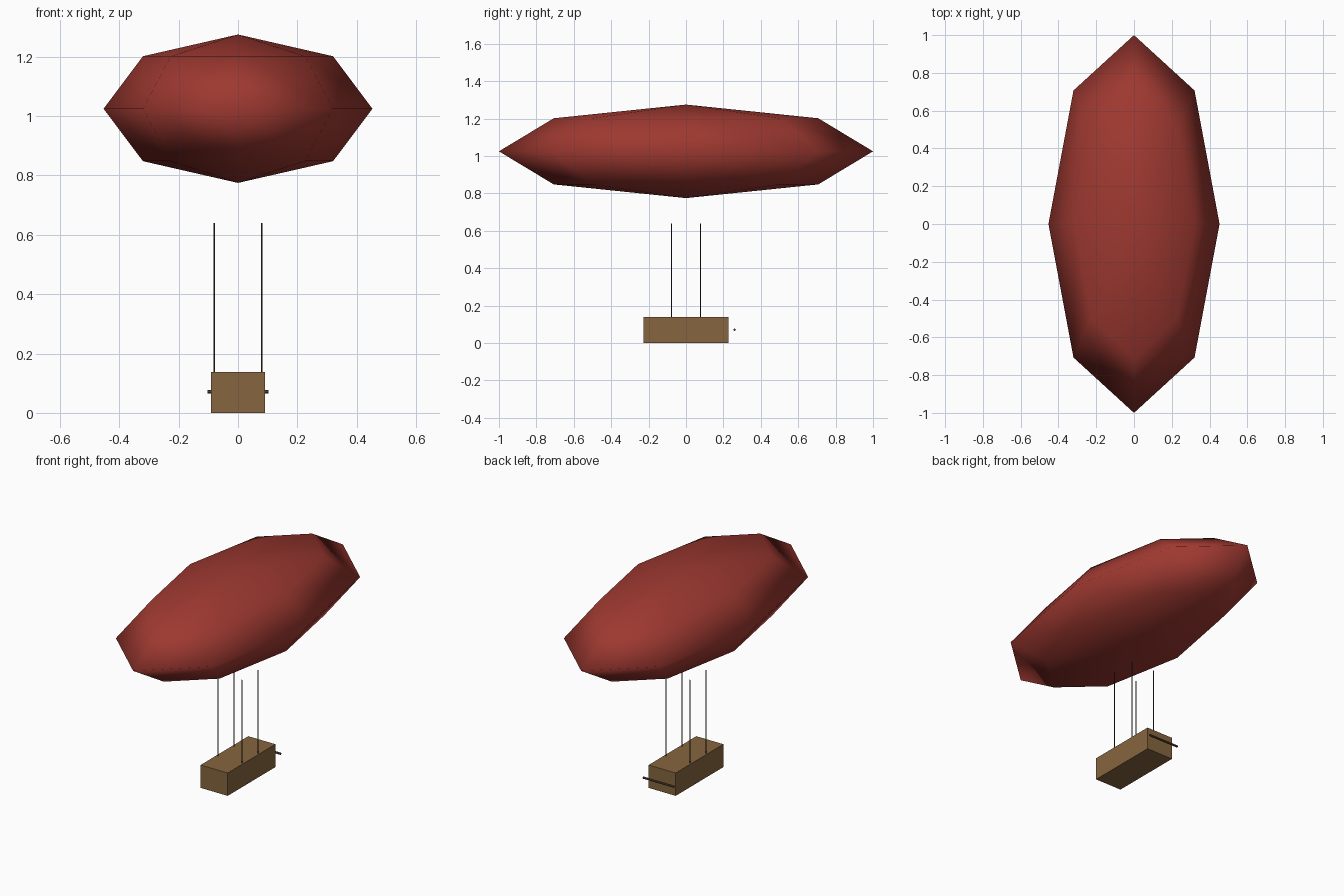
import bpy
from math import pi

if "Cube" in bpy.data.objects:
    bpy.data.objects.remove(bpy.data.objects["Cube"], do_unlink=True)


def material(name, color):
    mat = bpy.data.materials.new(name)
    mat.use_nodes = True
    mat.diffuse_color = (*color, 1)
    mat.node_tree.nodes["Principled BSDF"].inputs["Base Color"].default_value = (*color, 1)
    return mat


def finish(name, mat):
    obj = bpy.context.object
    obj.name = obj.data.name = name
    obj.data.materials.append(mat)
    return obj


red = material("balloon red", (0.34, 0.04, 0.03))
brown = material("basket brown", (0.24, 0.13, 0.05))
dark = material("rope dark brown", (0.06, 0.045, 0.035))
wood = material("propeller brown", (0.11, 0.065, 0.035))

# Balloon: stretched low-poly sphere with smooth shading
bpy.ops.mesh.primitive_uv_sphere_add(segments=8, ring_count=4, radius=1, location=(0, 0, 1.025))
balloon = finish("balloon", red)
balloon.scale = (0.453, 1, 0.25)
bpy.ops.object.transform_apply(location=False, rotation=False, scale=True)
bpy.ops.object.shade_smooth()

# Basket: plain box
bpy.ops.mesh.primitive_cube_add(size=1, location=(0, 0, 0.069))
basket = finish("basket", brown)
basket.scale = (0.181, 0.455, 0.138)

# Four suspension ropes
for side, x in (("right", -0.08), ("left", 0.08)):
    for end, y in (("front", -0.077), ("back", 0.077)):
        bpy.ops.mesh.primitive_cylinder_add(vertices=8, radius=0.0023, depth=0.51,
                                            location=(x, y, 0.385))
        finish(f"rope_{end}_{side}", dark)

# Propeller bar behind the basket
bpy.ops.mesh.primitive_cylinder_add(vertices=8, radius=0.0065, depth=0.206,
                                    location=(0, 0.26, 0.071), rotation=(0, pi / 2, 0))
finish("propeller", wood)
